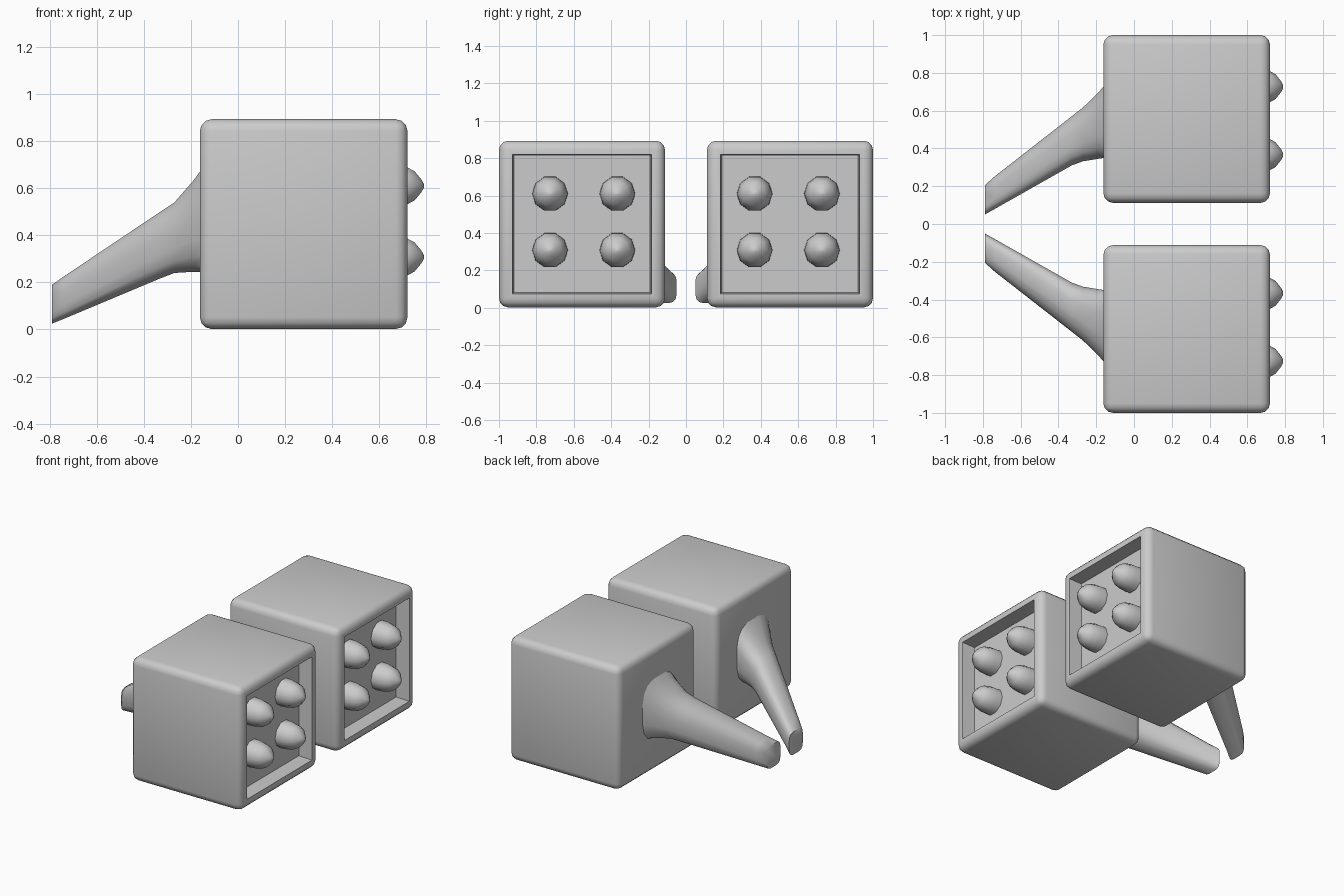
import bpy, bmesh
from math import sin, cos, pi, radians, copysign
from mathutils import Vector

if "Cube" in bpy.data.objects:
    bpy.data.objects.remove(bpy.data.objects["Cube"])


def finish(name, bm, angle):
    """Turn a bmesh into an object mirrored across y = 0."""
    bmesh.ops.recalc_face_normals(bm, faces=bm.faces)
    mesh = bpy.data.meshes.new(name)
    bm.to_mesh(mesh)
    bm.free()
    ob = bpy.data.objects.new(name, mesh)
    bpy.context.collection.objects.link(ob)
    bpy.ops.object.select_all(action='DESELECT')
    ob.select_set(True)
    bpy.context.view_layer.objects.active = ob
    bpy.ops.object.shade_smooth_by_angle(angle=radians(angle))
    mod = ob.modifiers.new("mirror", 'MIRROR')
    mod.use_axis = (False, True, False)
    mod.use_mirror_merge = False
    return ob


def loft(bm, rings):
    """Join equal-sized rings of points and cap both ends."""
    loops = [[bm.verts.new(p) for p in ring] for ring in rings]
    n = len(loops[0])
    for a, b in zip(loops, loops[1:]):
        for i in range(n):
            j = (i + 1) % n
            bm.faces.new((a[i], a[j], b[j], b[i]))
    bm.faces.new(loops[0])
    bm.faces.new(loops[-1])


def section(x, y0, y1, z0, z1, power, n=16):
    """Rounded-rectangle cross-section at a given x."""
    pts = []
    for i in range(n):
        a = 2 * pi * (i + 0.5) / n
        c, s = cos(a), sin(a)
        u, v = (copysign(abs(t) ** power, t) / cos(pi / n) ** power for t in (c, s))
        pts.append((x, (y0 + y1) / 2 + u * (y1 - y0) / 2, (z0 + z1) / 2 + v * (z1 - z0) / 2))
    return pts


# Block: rounded cube with a shallow recess in the +x face
lo, hi = Vector((-0.162, 0.112, 0.002)), Vector((0.72, 1.0, 0.893))
bm = bmesh.new()
bmesh.ops.create_cube(bm, size=1)
for v in bm.verts:
    v.co = Vector([(lo[k] + hi[k]) / 2 + v.co[k] * (hi[k] - lo[k]) for k in range(3)])
bmesh.ops.bevel(bm, geom=bm.edges[:], offset=0.05, segments=3, profile=0.5, affect='EDGES')
bm.normal_update()
face = max((f for f in bm.faces if f.normal.x > 0.99), key=lambda f: f.calc_area())
bmesh.ops.inset_region(bm, faces=[face], thickness=0.032)
floor = bmesh.ops.extrude_face_region(bm, geom=[face])
bmesh.ops.delete(bm, geom=[face], context='FACES_ONLY')
verts = [g for g in floor['geom'] if isinstance(g, bmesh.types.BMVert)]
mid = sum((v.co for v in verts), Vector()) / len(verts)
for v in verts:
    v.co = mid + (v.co - mid) * 0.98
    v.co.x = 0.62
finish("block", bm, 40)

# Studs: rounded cones standing on the recess floor
bm = bmesh.new()
profile = [(0.61, 0.096), (0.67, 0.094), (0.72, 0.082), (0.75, 0.065), (0.778, 0.03), (0.79, 0.008)]
for cy in (0.367, 0.727):
    for cz in (0.308, 0.61):
        loft(bm, [[(x, cy + r * cos(2 * pi * i / 10), cz + r * sin(2 * pi * i / 10))
                   for i in range(10)] for x, r in profile])
finish("studs", bm, 60)

# Handle: tapered arm flaring into the back of the block
bm = bmesh.new()
loft(bm, [
    section(-0.79, 0.05, 0.205, 0.025, 0.19, 0.5),
    section(-0.74, 0.078, 0.25, 0.045, 0.225, 0.65),
    section(-0.33, 0.31, 0.57, 0.217, 0.50, 0.75),
    section(-0.27, 0.332, 0.617, 0.24, 0.54, 0.75),
    section(-0.19, 0.345, 0.695, 0.245, 0.632, 0.7),
    section(-0.155, 0.35, 0.735, 0.245, 0.68, 0.65),
])
finish("handle", bm, 50)
